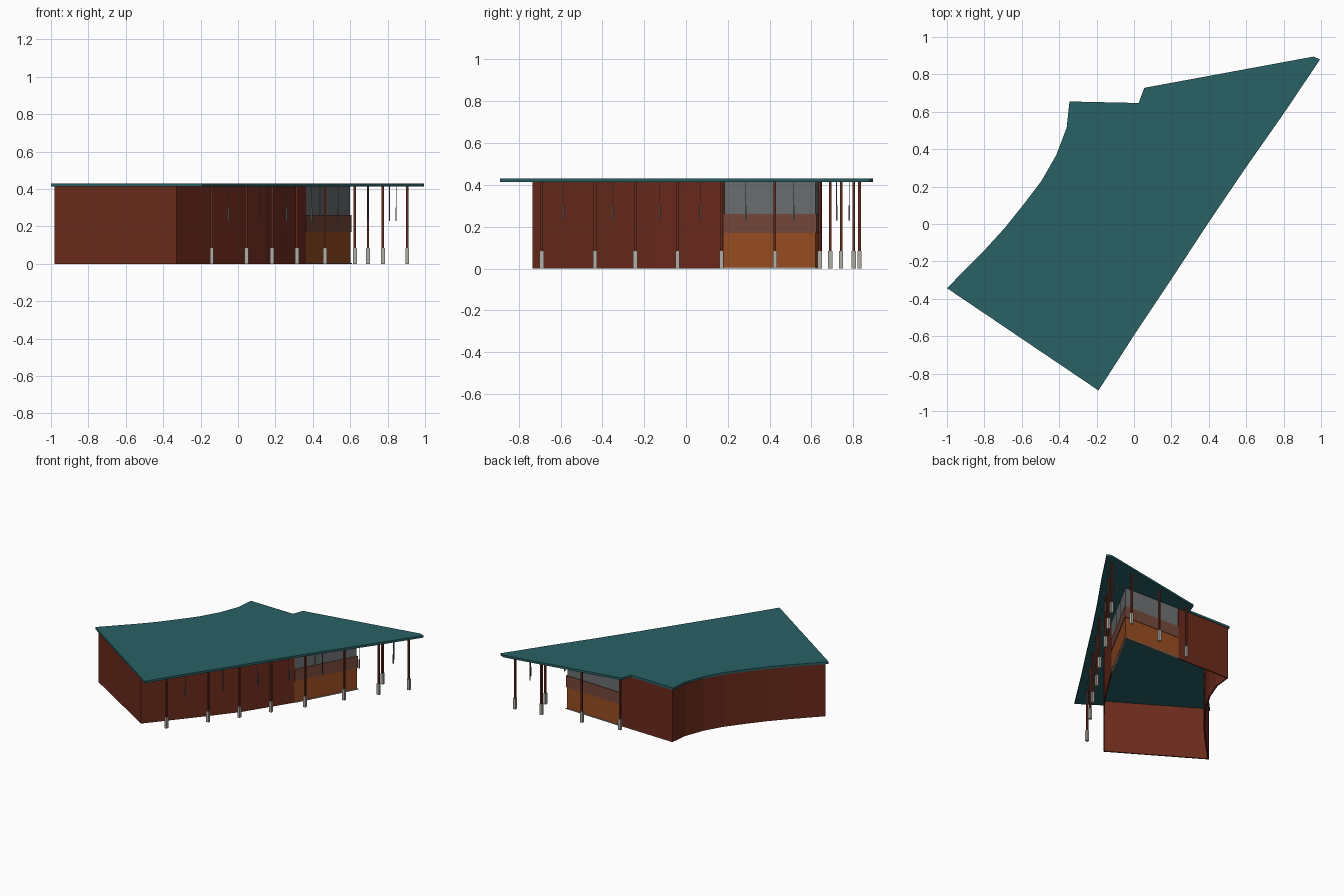
import bpy, bmesh

if "Cube" in bpy.data.objects:
    bpy.data.objects.remove(bpy.data.objects["Cube"])


def material(name, rgb):
    m = bpy.data.materials.new(name)
    m.diffuse_color = (*rgb, 1)
    m.use_nodes = True
    m.node_tree.nodes["Principled BSDF"].inputs["Base Color"].default_value = m.diffuse_color
    return m


ROOF = material("teal_roofing", (0.022, 0.12, 0.13))
BRICK = material("brick", (0.15, 0.024, 0.012))
ORANGE = material("orange_panel", (0.32, 0.075, 0.016))
BAND = material("brown_band", (0.18, 0.065, 0.045))
GLASS = material("grey_glass", (0.15, 0.16, 0.165))
STEEL = material("brown_steel", (0.13, 0.025, 0.012))
STONE = material("pale_stone", (0.45, 0.43, 0.39))
LAMP = material("lamp_metal", (0.13, 0.16, 0.16))


def finish(bm, name, mat):
    bmesh.ops.recalc_face_normals(bm, faces=bm.faces)
    me = bpy.data.meshes.new(name)
    bm.to_mesh(me)
    bm.free()
    me.materials.append(mat)
    ob = bpy.data.objects.new(name, me)
    bpy.context.collection.objects.link(ob)
    return ob


def prism(name, outline, z0, z1, mat):
    bm = bmesh.new()
    face = bm.faces.new([bm.verts.new((x, y, z0)) for x, y in outline])
    ext = bmesh.ops.extrude_face_region(bm, geom=[face])
    verts = [v for v in ext["geom"] if isinstance(v, bmesh.types.BMVert)]
    bmesh.ops.translate(bm, verts=verts, vec=(0, 0, z1 - z0))
    return finish(bm, name, mat)


def wall(name, path, z0, z1, thickness, mat):
    bm = bmesh.new()
    cols = [(bm.verts.new((x, y, z0)), bm.verts.new((x, y, z1))) for x, y in path]
    for a, b in zip(cols, cols[1:]):
        bm.faces.new((a[0], b[0], b[1], a[1]))
    ob = finish(bm, name, mat)
    mod = ob.modifiers.new("thickness", 'SOLIDIFY')
    mod.thickness = thickness
    mod.offset = 0
    mod.use_even_offset = True
    return ob


def box(name, x, y, z0, z1, w, mat):
    h = w / 2
    return prism(name, [(x - h, y - h), (x + h, y - h), (x + h, y + h), (x - h, y + h)],
                 z0, z1, mat)


# Flat roof with a concave left side and a notch at the back
left_curve = [(-0.345, 0.655), (-0.36, 0.515), (-0.415, 0.37), (-0.495, 0.23),
              (-0.59, 0.105), (-0.69, -0.02), (-0.795, -0.135), (-1.0, -0.343)]
roof = left_curve + [(-0.19, -0.89), (0.0, -0.595), (0.09, -0.46), (0.2, -0.295),
                     (0.4, 0.01), (0.6, 0.305), (0.8, 0.59), (0.995, 0.88),
                     (0.96, 0.895), (0.055, 0.728), (0.025, 0.647)]
prism("roof", roof, 0.413, 0.43, ROOF)

# Brick walls around back, left, front and most of the right side
brick = [(0.12, 0.633), (-0.332, 0.645)]
brick += [(x + 0.013, y - 0.003) for x, y in left_curve[1:-1]]
brick += [(-0.972, -0.333), (-0.33, -0.728), (0.0, -0.335), (0.14, -0.16), (0.36, 0.185)]
wall("brick_wall", brick, 0, 0.414, 0.01, BRICK)

# Glazed corner: orange base, brown band, glass above, pale curb below
corner = [(0.36, 0.185), (0.594, 0.616), (0.12, 0.633)]
wall("curb", corner, 0, 0.005, 0.02, STONE)
wall("orange_base", corner, 0, 0.2, 0.009, ORANGE)
wall("brown_band", corner, 0.17, 0.262, 0.016, BAND)
wall("window_glass", corner, 0.26, 0.414, 0.006, GLASS)

# Window mullions
for i, (a, b) in enumerate(zip(corner, corner[1:])):
    for k in (1, 2):
        t = k / 3
        box(f"mullion_{i}_{k}", a[0] + (b[0] - a[0]) * t, a[1] + (b[1] - a[1]) * t,
            0.26, 0.414, 0.007, GLASS)

# Posts with stone footings along the right and back eaves
posts = [(-0.14, -0.69), (0.045, -0.435), (0.182, -0.243), (0.315, -0.04),
         (0.465, 0.17), (0.625, 0.425), (0.775, 0.64), (0.905, 0.83),
         (0.695, 0.802), (0.385, 0.742), (0.09, 0.69)]
for i, (x, y) in enumerate(posts):
    box(f"post_{i}", x, y, 0.08, 0.414, 0.013, STEEL)
    box(f"post_footing_{i}", x, y, 0, 0.085, 0.02, STONE)

# Hanging lamps under the eaves
lamps = [(-0.05, -0.585), (0.115, -0.35), (0.26, -0.125), (0.395, 0.068),
         (0.535, 0.285), (0.695, 0.515), (0.845, 0.72), (0.81, 0.78)]
for i, (x, y) in enumerate(lamps):
    box(f"lamp_rod_{i}", x, y, 0.3, 0.414, 0.003, LAMP)
    box(f"lamp_tube_{i}", x, y, 0.23, 0.302, 0.007, LAMP)
